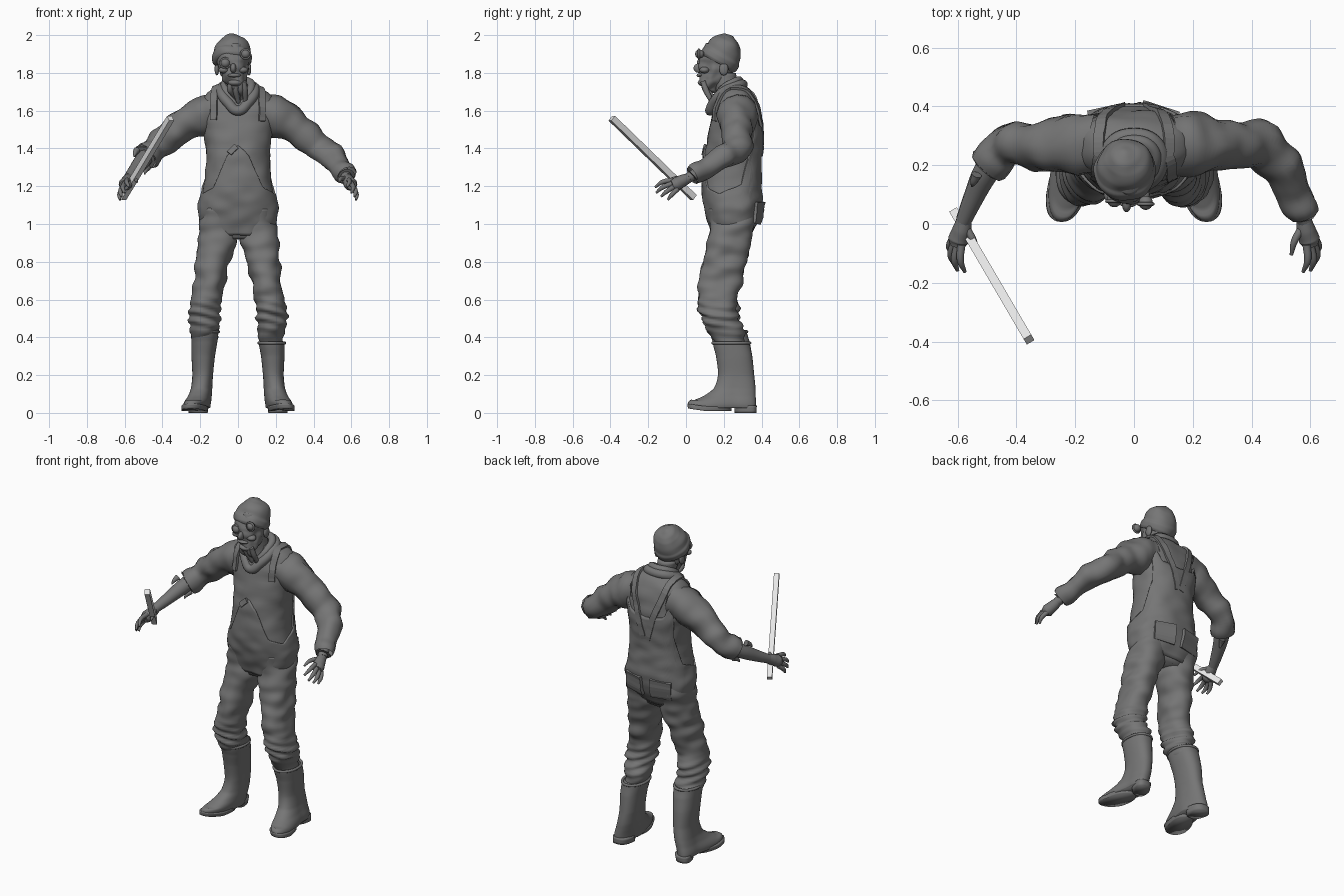
import bpy, bmesh, math
from mathutils import Vector, Matrix, noise
from mathutils.bvhtree import BVHTree

if "Cube" in bpy.data.objects:
    bpy.data.objects.remove(bpy.data.objects["Cube"])


def material(name, value):
    m = bpy.data.materials.new(name)
    m.use_nodes = True
    m.diffuse_color = (value, value, value, 1)
    m.node_tree.nodes["Principled BSDF"].inputs["Base Color"].default_value = m.diffuse_color
    return m


GREY, PALE = material("mid grey", 0.18), material("pale grey", 0.8)


def make(name, verts, faces, smooth=True, mat=GREY):
    me = bpy.data.meshes.new(name)
    me.from_pydata(verts, [], faces)
    bm = bmesh.new()
    bm.from_mesh(me)
    bmesh.ops.recalc_face_normals(bm, faces=bm.faces)
    bm.to_mesh(me)
    bm.free()
    me.polygons.foreach_set("use_smooth", [smooth] * len(me.polygons))
    me.materials.append(mat)
    ob = bpy.data.objects.new(name, me)
    bpy.context.collection.objects.link(ob)
    return ob


def grid(name, rings, caps=True, closed=True, smooth=True):
    n, m = len(rings[0]), len(rings)
    faces = [(i * n + j, i * n + (j + 1) % n, (i + 1) * n + (j + 1) % n, (i + 1) * n + j)
             for i in range(m - 1) for j in range(n if closed else n - 1)]
    if caps:
        faces += [tuple(range(n)), tuple(range((m - 1) * n, m * n))]
    return make(name, [p for r in rings for p in r], faces, smooth)


def sample(rows, z):
    """Smoothly interpolated row at height z."""
    i = max(k for k in range(len(rows) - 1) if k == 0 or rows[k][0] <= z)
    u = (z - rows[i][0]) / (rows[i + 1][0] - rows[i][0])
    a, b, c, d = (rows[min(max(k, 0), len(rows) - 1)] for k in range(i - 1, i + 3))
    return [0.5 * (2 * q + (r - p) * u + (2*p - 5*q + 4*r - s) * u**2 + (3*q - p - 3*r + s) * u**3)
            for p, q, r, s in zip(a[1:], b[1:], c[1:], d[1:])]


def ring_point(rows, a, z, power=2.0, grow=0.0):
    cx, cy, rx, ry = sample(rows, z)
    c, s = math.cos(a), math.sin(a)
    e = 2 / power
    return Vector((cx + (rx + grow) * math.copysign(abs(c)**e, c),
                   cy + (ry + grow) * math.copysign(abs(s)**e, s), z))


def loft(name, rows, steps=30, n=48, power=2.0):
    lo, hi = rows[0][0], rows[-1][0]
    return grid(name, [[ring_point(rows, math.tau * j / n, lo + (hi - lo) * i / steps, power)
                        for j in range(n)] for i in range(steps + 1)])


def rumple(ob, amount, freq=10, squash=1.8):
    """Cloth folds and rough skin."""
    me = ob.data
    moves = [v.normal * noise.noise(Vector((v.co.x, v.co.y, v.co.z * squash)) * freq) * amount
             for v in me.vertices]
    for v, d in zip(me.vertices, moves):
        v.co += d
    return ob


def tube(name, points, radii, cyclic=False, side=1):
    cu = bpy.data.curves.new(name, "CURVE")
    cu.dimensions = "3D"
    cu.bevel_depth, cu.bevel_resolution, cu.resolution_u = 1, 4, 8
    cu.use_fill_caps = True
    sp = cu.splines.new("BEZIER")
    sp.bezier_points.add(len(points) - 1)
    sp.use_cyclic_u = cyclic
    for bp, p, r in zip(sp.bezier_points, points, radii):
        bp.co, bp.radius = (p[0] * side, p[1], p[2]), r
        bp.handle_left_type = bp.handle_right_type = "AUTO"
    tmp = bpy.data.objects.new(name, cu)
    bpy.context.collection.objects.link(tmp)
    bpy.context.view_layer.update()
    me = bpy.data.meshes.new_from_object(tmp.evaluated_get(bpy.context.evaluated_depsgraph_get()))
    bpy.data.objects.remove(tmp)
    me.polygons.foreach_set("use_smooth", [True] * len(me.polygons))
    me.materials.clear()
    me.materials.append(GREY)
    ob = bpy.data.objects.new(name, me)
    bpy.context.collection.objects.link(ob)
    return ob


def ball(name, loc, scale):
    rows = [(math.sin(t), 0, 0, math.cos(t), math.cos(t))
            for t in (math.pi * (k / 10 - 0.5) for k in range(11))]
    ob = loft(name, rows, 16, 24)
    ob.data.transform(Matrix.LocRotScale(Vector(loc), None, Vector(scale)))
    return ob


def strip(name, target, points, width, lift=0.012):
    """Flat band lying on the target surface."""
    bm = bmesh.new()
    bm.from_mesh(target.data)
    tree = BVHTree.FromBMesh(bm)
    bm.free()
    pts = [Vector(a).lerp(Vector(b), k / 6) for a, b in zip(points, points[1:]) for k in range(6)]
    pts.append(Vector(points[-1]))
    hits = [tree.find_nearest(p)[:2] for p in pts]
    rings = []
    for i, (p, nor) in enumerate(hits):
        t = hits[min(i + 1, len(hits) - 1)][0] - hits[max(i - 1, 0)][0]
        s = nor.cross(t).normalized() * width / 2
        rings.append([p - s - nor * 0.01, p - s + nor * lift, p + s + nor * lift, p + s - nor * 0.01])
    return grid(name, rings, smooth=False)


# Shirt body: height, centre x, centre y, half width, half depth
BODY = [(0.92, 0, .235, .15, .09), (1.0, 0, .247, .195, .122), (1.1, 0, .247, .205, .145),
        (1.2, 0, .242, .183, .152), (1.3, 0, .243, .172, .147), (1.4, 0, .252, .17, .147),
        (1.5, 0, .262, .185, .138), (1.6, 0, .264, .2, .122), (1.66, 0, .265, .19, .105),
        (1.705, 0, .265, .15, .08), (1.735, 0, .25, .085, .06)]
shirt = rumple(loft("shirt_body", BODY, 40, 64, 2.4), .008)

# Overalls: a shell whose top edge forms the bib and the rear V
EDGE = [(0, 1.5), (32, 1.52), (43, 1.61), (49, 1.61), (57, 1.4), (75, 1.21),
        (110, 1.16), (140, 1.19), (165, 1.36), (181, 1.42)]


def edge(angle):
    f = abs((math.degrees(angle) + 270) % 360 - 180)
    f = 180 - f
    (a, p), (b, q) = next((l, r) for l, r in zip(EDGE, EDGE[1:]) if l[0] <= f <= r[0])
    return p + (q - p) * (f - a) / (b - a)


rings = []
for i in range(31):
    rings.append([])
    for j in range(120):
        a = math.tau * j / 120
        rings[-1].append(ring_point(BODY, a, 0.94 + (edge(a) - 0.94) * i / 30, 2.4, 0.008))
overalls = rumple(grid("overalls_bib", rings, caps=False), .008)
solid = overalls.modifiers.new("thickness", "SOLIDIFY")
solid.thickness, solid.offset = 0.014, -1
for s, side in ((1, "left"), (-1, "right")):
    strip(side + "_strap", shirt, [(s * x, y, z) for x, y, z in (
        (.138, .13, 1.55), (.13, .16, 1.65), (.12, .23, 1.73), (.115, .32, 1.71),
        (.09, .39, 1.61), (.05, .41, 1.5), (.012, .41, 1.36))], .036)
    strip(side + "_seat_pocket", overalls, [(s * .1, .42, 1.11), (s * .1, .42, .98)], .13, .008)
strip("chest_tear", overalls, [(-.11, .09, 1.435), (-.06, .09, 1.42), (-.02, .09, 1.43)], .03, .01)

# Trousers and boots
LEG = [(.36, .178, .235, .058, .075), (.42, .178, .217, .072, .09), (.47, .177, .195, .077, .095),
       (.54, .178, .175, .083, .1), (.6, .166, .168, .079, .103), (.7, .148, .183, .081, .112),
       (.8, .132, .205, .088, .113), (.9, .113, .228, .1, .114), (1.0, .107, .246, .099, .122),
       (1.08, .105, .248, .09, .13)]
BOOT = [(.025, .205, .19, .062, .178), (.04, .206, .19, .065, .18), (.06, .204, .2, .065, .17),
        (.09, .198, .232, .06, .137), (.13, .192, .258, .056, .11), (.2, .187, .265, .055, .096),
        (.3, .184, .255, .062, .096), (.38, .178, .238, .069, .098), (.44, .176, .222, .073, .098)]


def splay(ob):
    """Turn the toes outward."""
    for v in ob.data.vertices:
        lean = max(0, 1 - v.co.z / .2) * .2
        v.co.x += math.copysign(lean * (.26 - v.co.y), v.co.x)
        if v.co.z < .06:
            v.co.z += max(0, .1 - v.co.y) * .15


for s, side, top in ((1, "left", .37), (-1, "right", .43)):
    flip = lambda rows: [(z, cx * s, cy, rx, ry) for z, cx, cy, rx, ry in rows]
    leg = loft(side + "_trouser_leg", flip(LEG), 60, 48, 2.2)
    rumple(leg, .016, 9)
    for v in leg.data.vertices:
        # bunched cloth at the shin
        w = math.exp(-((v.co.z - .5) / .08)**2)
        c = Vector((s * .177, .19, v.co.z))
        v.co += (v.co - c) * w * .1 * math.sin(v.co.z * 130 + v.co.x * 30 + v.co.y * 14)
    rows = [r for r in BOOT if r[0] < top - .02] + [(top, *sample(BOOT, top))]
    splay(loft(side + "_boot", flip(rows), 50, 48, 2.3))
    cx, cy, rx, ry = sample(BOOT, top)
    turns = [math.tau * k / 12 for k in range(12)]
    tube(side + "_boot_rim", [(cx + rx * math.cos(a), cy + ry * math.sin(a), top) for a in turns],
         [.008] * 12, True, s)
    splay(loft(side + "_sole", flip([(.01, .205, .125, .064, .115), (.035, .205, .125, .067, .118)]),
               3, 40, 2.3))
    splay(loft(side + "_heel", flip([(0, .2, .315, .048, .058), (.04, .2, .315, .052, .06)]), 3, 32, 2.6))

# Arms: full sleeve on the left, torn sleeve and bare forearm on the right
ARM = [(.12, .27, 1.595), (.19, .27, 1.575), (.28, .27, 1.525), (.36, .272, 1.465),
       (.44, .262, 1.4), (.495, .2, 1.355), (.54, .11, 1.3), (.572, .035, 1.255)]
RADII = [.105, .106, .088, .076, .072, .07, .058, .046]
for s, side, count in ((1, "left", 8), (-1, "right", 6)):
    sleeve = tube(side + "_sleeve", ARM[:count], RADII[:count], side=s)
    rumple(sleeve, .022, 11, 1.2)
    tube(side + "_forearm", [(.46, .245, 1.385), (.51, .165, 1.33), (.55, .08, 1.28), (.58, .01, 1.243)],
         [.045, .043, .034, .027], side=s)
    tube(side + "_palm", [(.577, .02, 1.246), (.585, -.02, 1.228), (.597, -.055, 1.21), (.602, -.075, 1.205)],
         [.025, .033, .036, .026], side=s)
    fingers = [((.587, -.07, 1.232), (.59, -.125, 1.222), (.575, -.163, 1.195)),
               ((.6, -.072, 1.214), (.61, -.125, 1.193), (.6, -.158, 1.165)),
               ((.61, -.063, 1.198), (.623, -.105, 1.17), (.616, -.132, 1.145)),
               ((.612, -.045, 1.185), (.628, -.075, 1.155), (.624, -.096, 1.128)),
               ((.57, -.015, 1.24), (.545, -.06, 1.24), (.535, -.105, 1.222))]
    for k, pts in enumerate(fingers):
        name = "thumb" if k == 4 else "finger_%d" % (k + 1)
        tube(side + "_" + name, pts, [.014, .012, .006], side=s)
for k in range(5):
    a = math.tau * k / 5
    x, y, z = -.495 + .05 * math.cos(a), .2 + .04 * math.cos(a), 1.355 + .06 * math.sin(a)
    tube("torn_sleeve_rag", [(x, y, z), (x - .01, y - .025, z - .015), (x - .015, y - .04, z - .035)],
         [.018, .012, .003])

# Rolled collar and neck
half = [(.05, .145, 1.64), (.088, .195, 1.695), (.075, .27, 1.73)]
for name, grow, lift, r in (("collar_roll", 1, 0, .027), ("collar_inner", .78, .022, .022)):
    loop = [(0, .128, 1.6)] + half + [(0, .3, 1.738)] + [(-x, y, z) for x, y, z in reversed(half)]
    tube(name, [(x * grow, .215 + (y - .215) * grow, z + lift) for x, y, z in loop], [r] * 8, True)
loft("neck", [(1.6, 0, .235, .07, .075), (1.7, -.005, .22, .058, .06), (1.8, -.02, .2, .06, .065)], 12, 32)

# Gaunt head
HEAD = [(1.7, -.01, .125, .022, .03), (1.72, -.012, .13, .043, .047), (1.76, -.016, .142, .06, .065),
        (1.8, -.021, .16, .074, .088), (1.85, -.026, .17, .084, .1), (1.9, -.028, .18, .088, .1),
        (1.95, -.028, .19, .07, .08)]
rumple(loft("head", HEAD, 36, 48), .016, 22, 1)
ball("nose", (-.025, .07, 1.825), (.016, .03, .026))
ball("upper_lip", (-.02, .078, 1.787), (.035, .022, .011))
ball("jaw", (-.014, .098, 1.748), (.04, .036, .02))
for s in (1, -1):
    ball("cheek_bone", (-.025 + s * .05, .098, 1.815), (.028, .026, .018))
    ball("ear", (-.027 + s * .085, .2, 1.82), (.012, .024, .034))
for name, loc, r in (("right_eye", (-.067, .082, 1.852), .025), ("left_eye", (.04, .072, 1.9), .024)):
    ball(name, loc, (r, r, r))
    turns = [math.tau * k / 10 for k in range(10)]
    tube(name + "_rim", [(loc[0] + r * math.cos(a), loc[1] - .004, loc[2] + r * math.sin(a)) for a in turns],
         [.006] * 10, True)
for k, x in enumerate((-.035, -.01, .012, .03)):
    low = 1.66 - .03 * (k % 2)
    tube("beard_strand", [(x, .09, 1.755), (x * 1.2, .105, 1.71), (x * .9 + .01, .135, low + .02),
                          (x * .5 + .012, .148, low - .01)], [.014, .016, .012, .004])

# Knitted cap, tilted back
CAP = [(-.012, 0, 0, .095, .095), (0, 0, 0, .104, .104), (.03, 0, 0, .106, .106), (.045, 0, 0, .099, .099),
       (.08, 0, 0, .093, .093), (.115, 0, 0, .074, .074), (.14, 0, 0, .045, .045), (.152, 0, 0, .008, .008)]
cap = rumple(loft("knitted_cap", CAP, 36, 48), .008, 14, 1)
cap.data.transform(Matrix.Translation((-.028, .17, 1.862)) @ Matrix.Rotation(math.radians(-30), 4, "X"))

# Square wooden stick held in the right hand
a, b = Vector((-.357, -.393, 1.56)), Vector((-.61, .04, 1.14))
axis = (b - a).normalized()
u = axis.cross(Vector((0, 0, 1))).normalized() * .015
w = axis.cross(u).normalized() * .017
stick = grid("stick", [[p + u + w, p - u + w, p - u - w, p + u - w] for p in (a, b)], smooth=False)
stick.data.materials[0] = PALE
